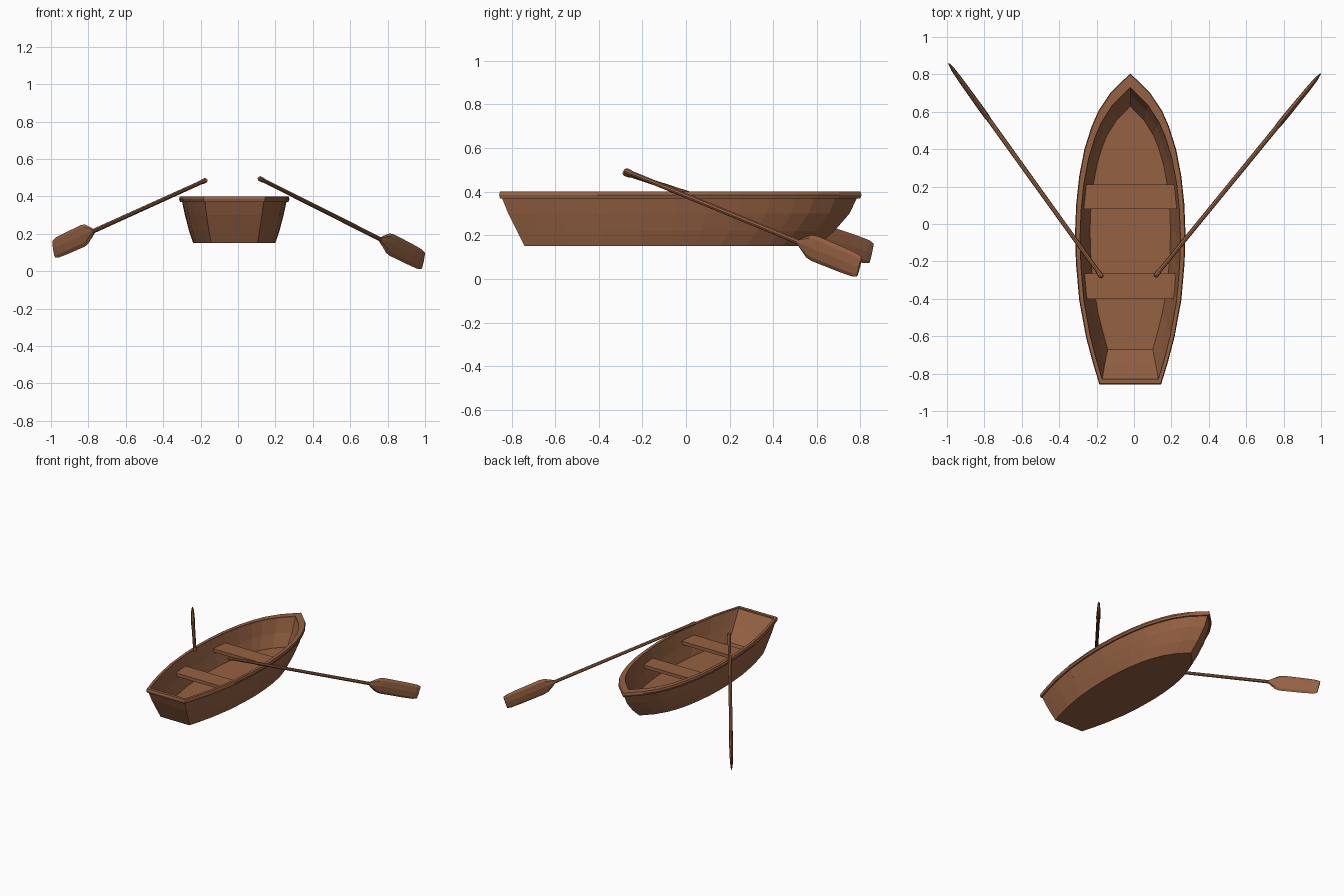
import bpy, bmesh, math
from mathutils import Vector

if "Cube" in bpy.data.objects:
    bpy.data.objects.remove(bpy.data.objects["Cube"])

CX = -0.02  # hull centre line
wood = bpy.data.materials.new("wood")
wood.diffuse_color = (0.30, 0.12, 0.055, 1)
wood.use_nodes = True
wood.node_tree.nodes["Principled BSDF"].inputs["Base Color"].default_value = wood.diffuse_color


def finish(bm, name):
    bmesh.ops.recalc_face_normals(bm, faces=bm.faces)
    me = bpy.data.meshes.new(name)
    bm.to_mesh(me)
    bm.free()
    me.materials.append(wood)
    ob = bpy.data.objects.new(name, me)
    bpy.context.collection.objects.link(ob)
    return ob


def loft(rings, name, wrap=False):
    """Skin a list of equal closed rings; cap the ends or join them."""
    bm = bmesh.new()
    loops = [[bm.verts.new(p) for p in r] for r in rings]
    pairs = list(zip(loops, loops[1:]))
    if wrap:
        pairs.append((loops[-1], loops[0]))
    for a, b in pairs:
        n = len(a)
        for i in range(n):
            j = (i + 1) % n
            bm.faces.new((a[i], a[j], b[j], b[i]))
    if not wrap:
        bm.faces.new(loops[0])
        bm.faces.new(loops[-1])
    return finish(bm, name)


# Plan shape: position from stern to bow, share of the greatest half width
SHAPE = [(0, .56), (.07, .68), (.15, .80), (.27, .925), (.39, .985), (.49, 1),
         (.58, .98), (.67, .925), (.757, .83), (.83, .70), (.88, .576),
         (.94, .35), (1, 0)]


def outline(w, y0, y1, z):
    right = [(CX + w * s, y0 + (y1 - y0) * u, z) for u, s in SHAPE]
    left = [(2 * CX - x, y, z) for x, y, z in right[-2::-1]]
    return right + left


# Hull shell: outside from keel to rim, then inside down to the floor
loft([outline(.22, -.74, .60, .15),
      outline(.243, -.775, .68, .22),
      outline(.264, -.815, .75, .30),
      outline(.28, -.845, .785, .375),
      outline(.28, -.845, .785, .39),
      outline(.268, -.83, .73, .39),
      outline(.243, -.75, .69, .29),
      outline(.215, -.67, .63, .20)], "hull")

# Gunwale band around the rim
loft([outline(.278, -.84, .78, .37),
      outline(.29, -.853, .798, .37),
      outline(.295, -.857, .805, .385),
      outline(.29, -.853, .80, .40),
      outline(.268, -.83, .73, .40),
      outline(.268, -.83, .73, .37)], "gunwale", wrap=True)

# Two plank seats
for name, y0, y1 in (("rear_seat", -.40, -.265), ("front_seat", .08, .21)):
    rings = [[(CX - .246, y0, z), (CX + .246, y0, z),
              (CX + .246, y1, z), (CX - .246, y1, z)] for z in (.305, .33)]
    loft(rings, name)

# Oars: share of length, half width, half thickness
OAR = [(0, .009, .009), (.006, .014, .014), (.02, .014, .014), (.03, .0115, .0115),
       (.74, .0125, .0125), (.757, .03, .0145), (.785, .054, .015), (.81, .06, .015),
       (.93, .058, .013), (.98, .055, .010), (1, .047, .005)]


def oar(name, a, b):
    a, b = Vector(a), Vector(b)
    d = b - a
    side = d.cross(Vector((0, 0, 1))).normalized()
    up = side.cross(d).normalized()
    rings = []
    for t, w, h in OAR:
        c = a + d * t
        rings.append([c + up * (w * math.cos(k * math.pi / 4)) + side * (h * math.sin(k * math.pi / 4))
                      for k in range(8)])
    return loft(rings, name)


oar("left_oar", (-.17, -.285, .487), (-.985, .85, .118))
oar("right_oar", (.112, -.28, .497), (.99, .795, .055))
